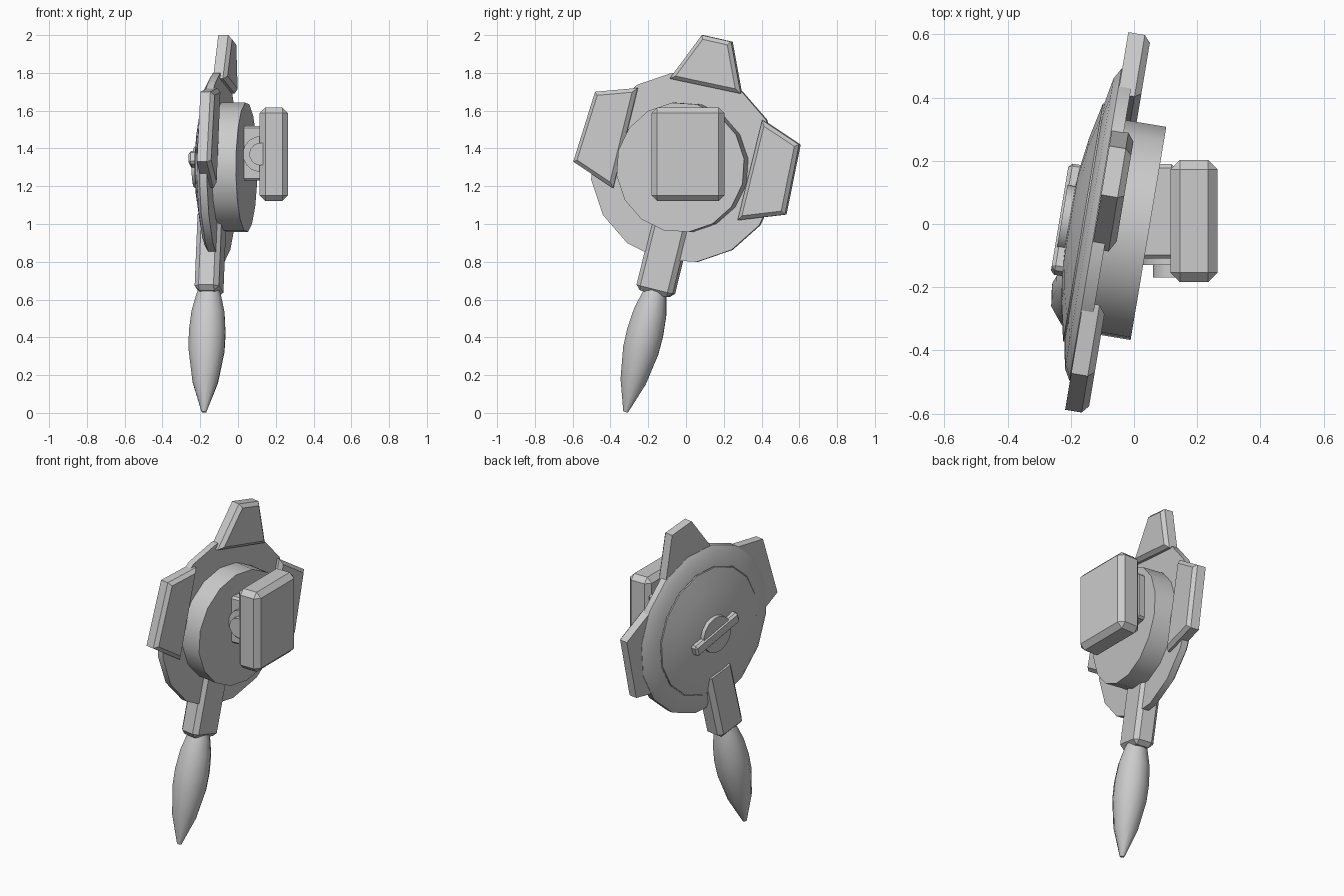
import bpy
import bmesh
from math import radians, cos, sin, tau
from mathutils import Matrix, Vector

old = bpy.data.objects.get("Cube")
if old:
    bpy.data.objects.remove(old, do_unlink=True)

grey = bpy.data.materials.new("plain_grey")
grey.use_nodes = True
grey.diffuse_color = (0.6, 0.6, 0.6, 1)
grey.node_tree.nodes["Principled BSDF"].inputs["Base Color"].default_value = (0.6, 0.6, 0.6, 1)

# Wheel frame: local x is the wheel axle, slightly turned about the vertical
WHEEL = Matrix.Rotation(radians(-9.5), 4, "Z") @ Matrix.Translation((0, -0.022, 1.3))
# Handle frame: local x runs outward along the handle
HANDLE = (WHEEL @ Matrix.Translation((-0.125, 0, 0)) @ Matrix.Rotation(radians(-14), 4, "X")
          @ Matrix.Rotation(radians(90), 4, "Y"))


def finish(name, bm, matrix):
    bmesh.ops.transform(bm, matrix=matrix, verts=bm.verts)
    bmesh.ops.recalc_face_normals(bm, faces=bm.faces)
    mesh = bpy.data.meshes.new(name)
    bm.to_mesh(mesh)
    bm.free()
    mesh.materials.append(grey)
    obj = bpy.data.objects.new(name, mesh)
    bpy.context.collection.objects.link(obj)
    bpy.ops.object.select_all(action="DESELECT")
    obj.select_set(True)
    bpy.context.view_layer.objects.active = obj
    bpy.ops.object.shade_smooth_by_angle(angle=radians(30))
    return obj


def lathe(name, profile, sides, matrix, offset=7.5):
    """Spin (axial, radius) points around local x, with capped ends."""
    bm = bmesh.new()
    rings = []
    for x, r in profile:
        angles = [radians(offset) + tau * i / sides for i in range(sides)]
        rings.append([bm.verts.new((x, r * cos(a), r * sin(a))) for a in angles])
    for a, b in zip(rings, rings[1:]):
        for i in range(sides):
            j = (i + 1) % sides
            bm.faces.new((a[i], a[j], b[j], b[i]))
    bm.faces.new(rings[0])
    bm.faces.new(rings[-1])
    return finish(name, bm, matrix)


def block(name, low, high, matrix, bevel=0.0):
    low, high = Vector(low), Vector(high)
    bm = bmesh.new()
    bmesh.ops.create_cube(bm, size=1)
    for v in bm.verts:
        v.co = (low + high) / 2 + v.co * (high - low)
    if bevel:
        bmesh.ops.bevel(bm, geom=bm.edges[:], offset=bevel, segments=1, affect="EDGES")
    return finish(name, bm, matrix)


def blade(name, outline):
    """Slab in the wheel plane with chamfered edges on its inner side."""
    bm = bmesh.new()
    back = [bm.verts.new((-0.118, y, z)) for y, z in outline]
    front = [bm.verts.new((-0.045, y, z)) for y, z in outline]
    bm.faces.new(back)
    bm.faces.new(front)
    n = len(outline)
    for i in range(n):
        j = (i + 1) % n
        bm.faces.new((back[i], back[j], front[j], front[i]))
    bmesh.ops.recalc_face_normals(bm, faces=bm.faces)
    edges = [e for e in bm.edges if all(v in front for v in e.verts)]
    bmesh.ops.bevel(bm, geom=edges, offset=0.02, segments=1, affect="EDGES")
    return finish(name, bm, WHEEL)


# Wheel: rim plate with shallow dome, and drum on the inner side
lathe("rim_plate", [(-0.08, 0.505), (-0.12, 0.505), (-0.14, 0.47), (-0.155, 0.39), (-0.15, 0.38)],
      16, WHEEL)
lathe("dome", [(-0.1, 0.385), (-0.16, 0.385), (-0.185, 0.27), (-0.2, 0.16), (-0.208, 0.03)],
      16, WHEEL)
lathe("drum", [(-0.1, 0.345), (0.05, 0.345)], 16, WHEEL)

# Outer cap with a crossbar
lathe("cap", [(-0.19, 0.11), (-0.228, 0.11)], 16, WHEEL)
block("cap_bar", (-0.235, -0.18, -0.035), (-0.17, 0.18, 0.035),
      WHEEL @ Matrix.Rotation(radians(-18), 4, "X"), 0.012)

# Three blades around the wheel
blade("top_blade", [(-0.077, 0.47), (0.096, 0.70), (0.253, 0.665), (0.304, 0.39)])
blade("back_blade", [(0.42, 0.25), (0.618, 0.12), (0.542, -0.25), (0.288, -0.28)])
blade("front_blade", [(-0.594, 0.03), (-0.477, 0.40), (-0.249, 0.42), (-0.381, -0.11)])

# Handle: square neck and tapered grip
block("handle_neck", (0.25, -0.1, -0.065), (0.69, 0.1, 0.065), HANDLE, 0.025)
lathe("grip", [(0.66, 0.055), (0.7, 0.068), (0.79, 0.09), (0.9, 0.1), (1.0, 0.098),
               (1.17, 0.07), (1.335, 0.013)], 12, HANDLE)

# Mount between the drum and the arm block
ACROSS = Matrix.Translation((0.12, 0, 1.37)) @ Matrix.Rotation(radians(90), 4, "Z")
block("mount_block", (0.02, -0.11, 1.23), (0.13, 0.19, 1.52), Matrix.Identity(4), 0.012)
lathe("mount_collar", [(-0.13, 0.095), (0.16, 0.095)], 16, ACROSS)
lathe("mount_pin", [(-0.17, 0.06), (0.17, 0.06)], 16, ACROSS)
block("arm_block", (0.115, -0.183, 1.122), (0.265, 0.203, 1.617), Matrix.Identity(4), 0.03)
